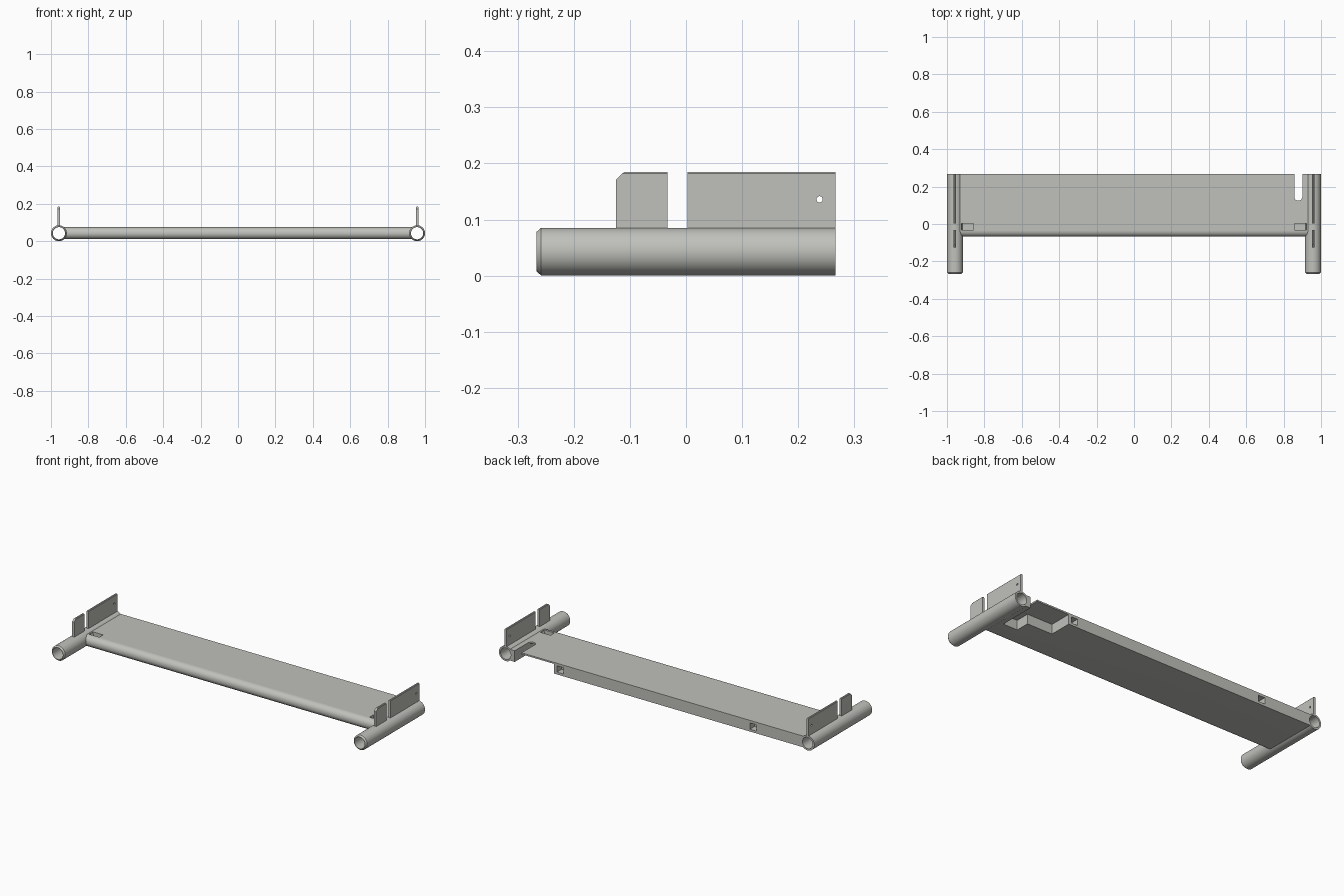
import bpy, bmesh, math
from mathutils import Matrix, Vector

if "Cube" in bpy.data.objects:
    bpy.data.objects.remove(bpy.data.objects["Cube"])

grey = bpy.data.materials.new("light warm grey")
grey.diffuse_color = (0.53, 0.53, 0.50, 1)
grey.use_nodes = True
grey.node_tree.nodes["Principled BSDF"].inputs["Base Color"].default_value = grey.diffuse_color

ZC = 0.0427          # axis height of tubes and board
XT = 0.9575          # tube axis distance from the middle
YB = 0.266           # back plane


def finish(bm, name):
    bmesh.ops.recalc_face_normals(bm, faces=bm.faces)
    me = bpy.data.meshes.new(name)
    bm.to_mesh(me)
    bm.free()
    me.materials.append(grey)
    ob = bpy.data.objects.new(name, me)
    bpy.context.collection.objects.link(ob)
    return ob


def prism(name, pts, axis, lo, hi):
    """Extrude a 2D outline along x (points are y, z) or z (points are x, y)."""
    bm = bmesh.new()
    place = (lambda p: (lo, *p)) if axis == "x" else (lambda p: (*p, lo))
    f = bm.faces.new([bm.verts.new(place(p)) for p in pts])
    r = bmesh.ops.extrude_face_region(bm, geom=[f])
    d = Vector((hi - lo, 0, 0)) if axis == "x" else Vector((0, 0, hi - lo))
    bmesh.ops.translate(bm, vec=d, verts=[v for v in r["geom"] if isinstance(v, bmesh.types.BMVert)])
    return finish(bm, name)


def box(x0, x1, y0, y1, z0, z1):
    return prism("cutter", [(x0, y0), (x1, y0), (x1, y1), (x0, y1)], "z", z0, z1)


def lathe(name, prof, x, z, n=48):
    """Ring swept from a closed (radius, y) profile about a y axis."""
    bm = bmesh.new()
    rings = [[bm.verts.new((x + r * math.cos(2 * math.pi * i / n), y,
                            z + r * math.sin(2 * math.pi * i / n)))
              for i in range(n)] for r, y in prof]
    for a, b in zip(rings, rings[1:] + rings[:1]):
        for i in range(n):
            j = (i + 1) % n
            bm.faces.new((a[i], a[j], b[j], b[i]))
    return finish(bm, name)


def rod(x, y, z, r, depth, rot):
    bm = bmesh.new()
    bmesh.ops.create_cone(bm, cap_ends=True, segments=48, radius1=r, radius2=r, depth=depth,
                          matrix=Matrix.Translation((x, y, z)) @ rot)
    return finish(bm, "cutter")


def cut(ob, cutters):
    for c in cutters:
        m = ob.modifiers.new("cut", "BOOLEAN")
        m.operation, m.solver, m.object = "DIFFERENCE", "EXACT", c
        bpy.context.view_layer.objects.active = ob
        bpy.ops.object.modifier_apply(modifier=m.name)
        bpy.data.objects.remove(c)


ALONG_Y = Matrix.Rotation(math.pi / 2, 4, "X")
ALONG_X = Matrix.Rotation(math.pi / 2, 4, "Y")

# crossboard with a half-round front edge
R = 0.032
nose = [(-0.068 + R - R * math.sin(a), ZC + R * math.cos(a))
        for a in (math.pi * i / 20 for i in range(21))]
board = prism("crossboard", nose + [(YB, ZC - R), (YB, ZC + R)], "x", -0.945, 0.945)

cuts = [
    box(0.65, 0.90, 0.135, 0.4, -0.1, 0.066),     # pocket under the back corner
    box(0.81, 0.90, 0.055, 0.2, -0.1, 0.0655),    # deeper pocket step
    box(0.857, 0.90, 0.146, 0.4, 0.05, 0.2),      # slot through the thin top
    rod(0.8785, 0.146, 0.1, 0.0214, 0.1, Matrix()),
]
for s in (-1, 1):
    x0, x1 = sorted((s * 0.857, s * 0.9225))
    cuts.append(box(x0, x1, -0.032, 0.003, 0.052, 0.2))                  # top recess
    cuts.append(box(s * 0.612 - 0.02, s * 0.612 + 0.02, 0.225, 0.4, 0.024, 0.060))  # rear socket
    cuts.append(rod(s * XT, 0, ZC, 0.034, 2, ALONG_Y))                   # tube bore
cut(board, cuts)

# side tubes and their upright plates
parts = [board]
for s, side in ((-1, "left"), (1, "right")):
    ro, ri = 0.0425, 0.0325
    parts.append(lathe(side + "_tube", [(ro, YB), (ro, -0.258), (ro - 0.007, -YB),
                                        (ri, -YB), (ri, YB)], s * XT, ZC))
    lo, hi, top = s * XT - 0.0065, s * XT + 0.0065, 0.185
    front = prism(side + "_front_plate", [(-0.125, 0.078), (-0.033, 0.078), (-0.033, top),
                                          (-0.110, top), (-0.125, 0.171)], "x", lo, hi)
    rear = prism(side + "_rear_plate", [(0.003, 0.078), (YB, 0.078), (YB, top), (0.003, top)],
                 "x", lo, hi)
    for p in (front, rear):                       # chamfer the long top edges
        bm = bmesh.new()
        bm.from_mesh(p.data)
        edges = [e for e in bm.edges if all(v.co.z > top - 0.001 for v in e.verts)
                 and abs(e.verts[0].co.x - e.verts[1].co.x) < 1e-5]
        bmesh.ops.bevel(bm, geom=edges, offset=0.003, segments=1, affect="EDGES")
        bm.to_mesh(p.data)
        bm.free()
    cut(rear, [rod(s * XT, 0.238, 0.136, 0.0055, 0.1, ALONG_X)])   # pin hole
    parts += [front, rear]

# smooth round surfaces, keep edges crisp
bpy.ops.object.select_all(action="DESELECT")
for p in parts:
    p.select_set(True)
bpy.context.view_layer.objects.active = board
bpy.ops.object.shade_smooth_by_angle(angle=math.radians(30))
